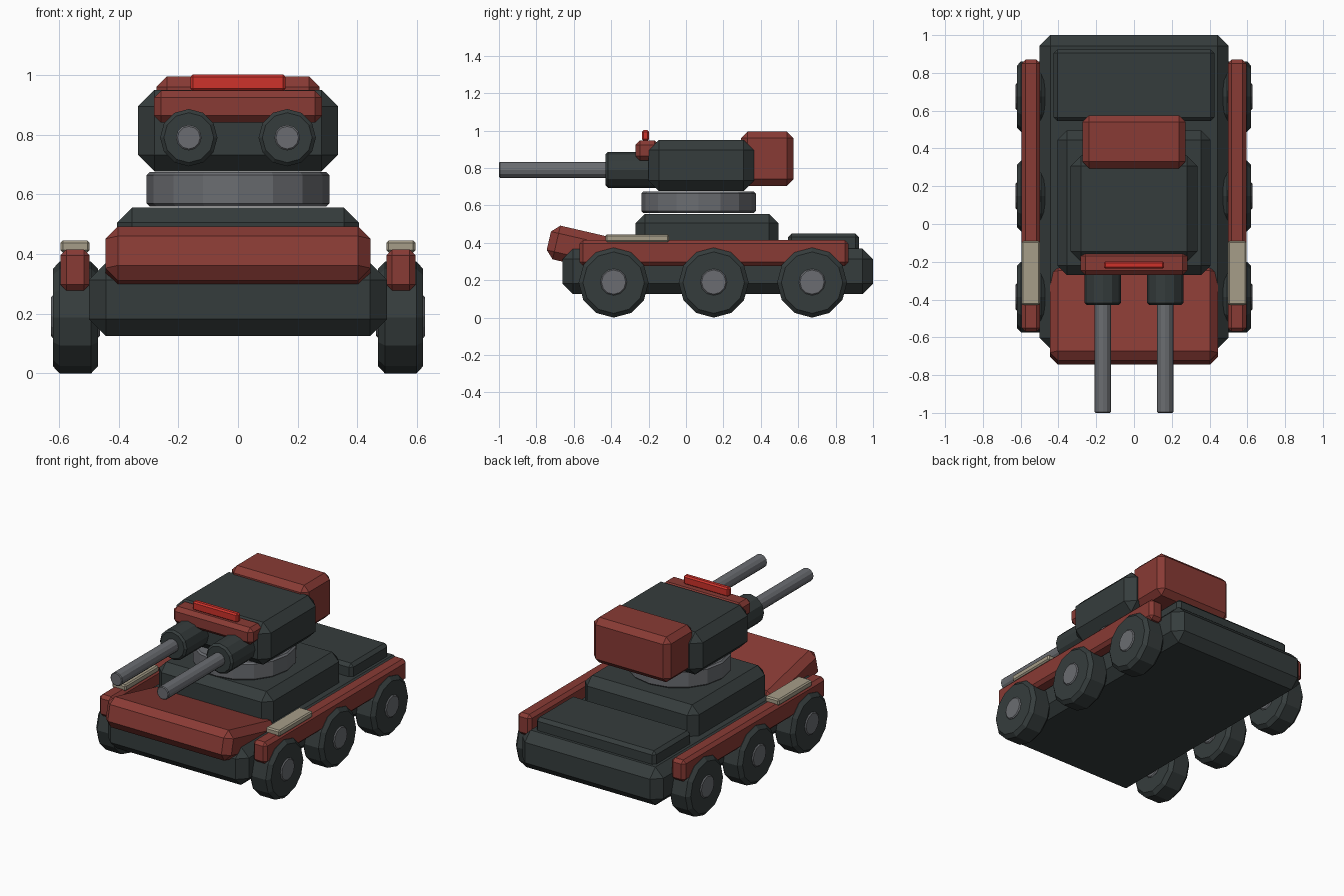
import bpy, bmesh
from math import radians
from mathutils import Vector

cube = bpy.data.objects.get("Cube")
if cube:
    bpy.data.objects.remove(cube, do_unlink=True)


def material(name, rgb):
    m = bpy.data.materials.new(name)
    m.use_nodes = True
    m.diffuse_color = (*rgb, 1)
    m.node_tree.nodes["Principled BSDF"].inputs["Base Color"].default_value = (*rgb, 1)
    return m


DARK = material("dark_slate", (0.036, 0.046, 0.046))
RED = material("brick_red", (0.25, 0.043, 0.035))
GREY = material("gunmetal_grey", (0.145, 0.152, 0.165))
CREAM = material("cream", (0.38, 0.34, 0.25))
LAMP = material("lamp_red", (0.62, 0.032, 0.024))


def finish(name, bm, loc, mat, bevel, rot):
    mesh = bpy.data.meshes.new(name)
    bm.to_mesh(mesh)
    bm.free()
    mesh.materials.append(mat)
    ob = bpy.data.objects.new(name, mesh)
    bpy.context.scene.collection.objects.link(ob)
    ob.location = loc
    ob.rotation_euler = [radians(a) for a in rot]
    if bevel:
        mod = ob.modifiers.new("chamfer", 'BEVEL')
        mod.width = bevel
        mod.segments = 1
        mod.limit_method = 'ANGLE'
        mod.angle_limit = radians(40)
    return ob


# Chamfered box given by its extents on each axis
def box(name, x, y, z, mat, bevel, rot=(0, 0, 0)):
    spans = (x, y, z)
    size = Vector([b - a for a, b in spans])
    bm = bmesh.new()
    bmesh.ops.create_cube(bm, size=1)
    bmesh.ops.scale(bm, vec=size, verts=bm.verts)
    return finish(name, bm, [(a + b) / 2 for a, b in spans], mat, bevel, rot)


# Chamfered faceted cylinder along a chosen axis
def cylinder(name, loc, radius, length, axis, mat, bevel, sides):
    bm = bmesh.new()
    bmesh.ops.create_cone(bm, cap_ends=True, segments=sides, radius1=radius,
                          radius2=radius, depth=length)
    rot = {'X': (0, 90, 0), 'Y': (90, 0, 0), 'Z': (0, 0, 0)}[axis]
    return finish(name, bm, loc, mat, bevel, rot)


def wide(h):
    return (-h, h)


# Hull
box("hull", wide(0.5), (-0.66, 1.0), (0.125, 0.37), DARK, 0.057)
box("upper_deck", wide(0.405), (-0.27, 0.495), (0.3, 0.555), DARK, 0.05)
box("engine_cover", wide(0.425), (0.545, 0.925), (0.33, 0.45), DARK, 0.02)
box("nose_plate", wide(0.445), (-0.74, -0.22), (0.26, 0.445), RED, 0.042, (-13, 0, 0))

# Running gear, fenders and side strips
for side, s in (("left", 1), ("right", -1)):
    for place, y in (("front", -0.387), ("middle", 0.148), ("rear", 0.674)):
        cylinder(f"{side}_{place}_wheel", (s * 0.545, y, 0.187), 0.187, 0.15,
                 'X', DARK, 0.022, 12)
        cylinder(f"{side}_{place}_hub", (s * 0.545, y, 0.19), 0.071, 0.164,
                 'X', GREY, 0.006, 12)
    fx = sorted((s * 0.497, s * 0.595))
    box(f"{side}_fender", fx, (-0.57, 0.87), (0.277, 0.415), RED, 0.02)
    box(f"{side}_fender_strip", fx, (-0.43, -0.09), (0.405, 0.445), CREAM, 0.008)

# Turret
cylinder("turret_ring", (0, 0.067, 0.617), 0.306, 0.115, 'Z', GREY, 0.01, 16)
box("turret_body", wide(0.335), (-0.2, 0.363), (0.677, 0.95), DARK, 0.055)
box("turret_bustle", wide(0.273), (0.295, 0.575), (0.705, 0.995), RED, 0.035)
box("turret_brow", wide(0.282), (-0.27, -0.145), (0.84, 0.948), RED, 0.024)
box("light_bar", wide(0.16), (-0.236, -0.198), (0.945, 1.002), LAMP, 0.009)

# Twin guns
for side, x in (("left", 0.165), ("right", -0.165)):
    cylinder(f"{side}_gun_mantlet", (x, -0.29, 0.79), 0.096, 0.28, 'Y', DARK, 0.012, 12)
    cylinder(f"{side}_gun_barrel", (x, -0.7, 0.79), 0.043, 0.6, 'Y', GREY, 0.005, 12)
